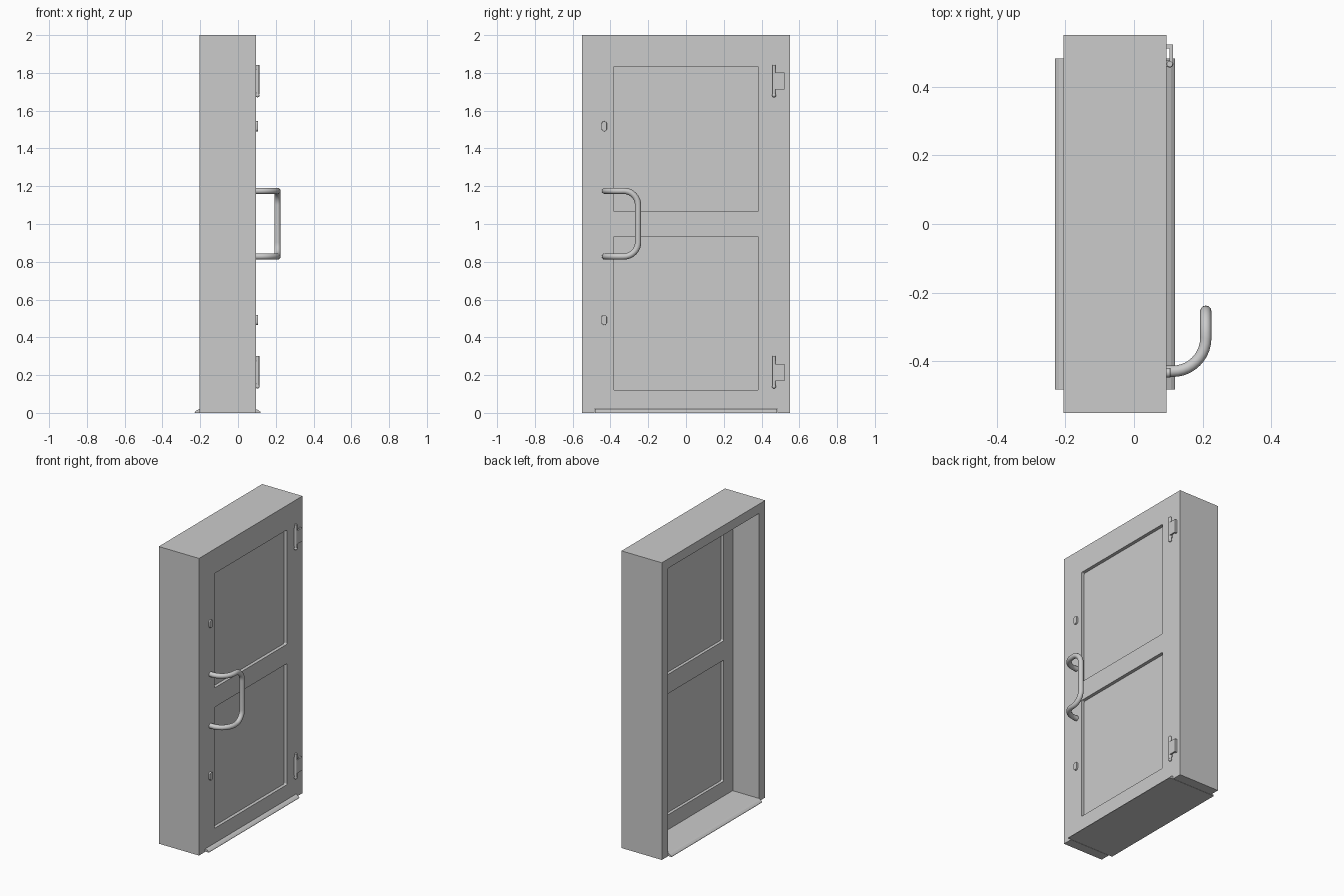
import bpy, bmesh, math
from mathutils import Vector

cube = bpy.data.objects.get("Cube")
if cube:
    bpy.data.objects.remove(cube, do_unlink=True)

grey = bpy.data.materials.new("light_grey")
grey.use_nodes = True
grey.diffuse_color = (0.6, 0.6, 0.6, 1)
grey.node_tree.nodes["Principled BSDF"].inputs["Base Color"].default_value = (0.6, 0.6, 0.6, 1)


def activate(obj):
    bpy.ops.object.select_all(action='DESELECT')
    obj.select_set(True)
    bpy.context.view_layer.objects.active = obj


def smooth(obj):
    activate(obj)
    bpy.ops.object.shade_smooth_by_angle(angle=math.radians(40))


def prism(name, points, axis, lo, hi):
    """Extrude a flat outline along one axis; points use the other two axes in order."""
    def place(p, d):
        v = list(p)
        v.insert(axis, d)
        return v
    bm = bmesh.new()
    base = bm.faces.new([bm.verts.new(place(p, lo)) for p in points])
    grown = bmesh.ops.extrude_face_region(bm, geom=[base])["geom"]
    shift = Vector(place((0, 0), hi - lo))
    bmesh.ops.translate(bm, vec=shift, verts=[g for g in grown if isinstance(g, bmesh.types.BMVert)])
    bmesh.ops.recalc_face_normals(bm, faces=bm.faces)
    mesh = bpy.data.meshes.new(name)
    bm.to_mesh(mesh)
    bm.free()
    obj = bpy.data.objects.new(name, mesh)
    bpy.context.collection.objects.link(obj)
    mesh.materials.append(grey)
    return obj


def rounded(cy, cz, w, h, r, steps=6):
    """Rounded rectangle outline."""
    pts = []
    for k, (sy, sz) in enumerate([(1, 1), (-1, 1), (-1, -1), (1, -1)]):
        for i in range(steps + 1):
            a = math.pi / 2 * (k + i / steps)
            pts.append((cy + sy * (w / 2 - r) + r * math.cos(a),
                        cz + sz * (h / 2 - r) + r * math.sin(a)))
    return pts


def fillet(corners, radius, steps=10):
    """Round the square corners of a path."""
    path = [Vector(corners[0])]
    for a, c, b in zip(corners, corners[1:], corners[2:]):
        a, c, b = Vector(a), Vector(c), Vector(b)
        d1, d2 = (a - c).normalized(), (b - c).normalized()
        centre = c + radius * (d1 + d2)
        for i in range(steps + 1):
            t = math.pi / 2 * i / steps
            path.append(centre - radius * (d2 * math.cos(t) + d1 * math.sin(t)))
    return path + [Vector(corners[-1])]


def tube(name, path, radius):
    curve = bpy.data.curves.new(name, 'CURVE')
    curve.dimensions = '3D'
    curve.bevel_depth = radius
    curve.bevel_resolution = 4
    curve.use_fill_caps = True
    spline = curve.splines.new('POLY')
    spline.points.add(len(path) - 1)
    for point, co in zip(spline.points, path):
        point.co = (*co, 1)
    curve.materials.append(grey)
    obj = bpy.data.objects.new(name, curve)
    bpy.context.collection.objects.link(obj)
    activate(obj)
    bpy.ops.object.convert(target='MESH')
    smooth(bpy.context.object)


FACE = 0.095          # outer face of door and frame
BACK = -0.205         # rear face of the frame
IN, TOP = 0.484, 1.937

# Frame: two jambs and a lintel
prism("door_frame", [(-0.55, 0), (-0.55, 2), (0.55, 2), (0.55, 0),
                     (IN, 0), (IN, TOP), (-IN, TOP), (-IN, 0)], 0, BACK, FACE)

# Threshold with sloped lips on both sides
sill = prism("threshold", [(-0.23, 0), (0.12, 0), (0.118, 0.006), (0.108, 0.014), (FACE, 0.02),
                           (BACK, 0.02), (-0.218, 0.014), (-0.228, 0.006)], 1, -0.482, 0.482)
# Door leaf with panels recessed on both faces
door = prism("door_leaf", [(-IN, 0.02), (IN, 0.02), (IN, TOP), (-IN, TOP)], 0, -0.01, FACE)
for low, high in [(0.12, 0.935), (1.065, 1.835)]:
    outline = rounded(0, (low + high) / 2, 0.77, high - low, 0.008, 3)
    for x0, x1 in [(-0.05, 0.01), (0.073, 0.15)]:
        cutter = prism("panel_cutter", outline, 0, x0, x1)
        cutter.hide_render = True
        cut = door.modifiers.new("panel", 'BOOLEAN')
        cut.operation = 'DIFFERENCE'
        cut.solver = 'EXACT'
        cut.object = cutter
        activate(door)
        bpy.ops.object.modifier_apply(modifier=cut.name)
        bpy.data.objects.remove(cutter, do_unlink=True)

# Pull handle: bends out from the door, then round into the grip
hx, hy, zl, zh = 0.209, -0.429, 0.828, 1.175
gy = -0.254
arm_high = fillet([(FACE - 0.01, hy, zh), (hx, hy, zh), (hx, -0.331, zh)], 0.097)
grip = fillet([(hx, -0.331, zh), (hx, gy, zh), (hx, gy, zl), (hx, -0.331, zl)], 0.075)
arm_low = [Vector((p.x, p.y, zl)) for p in reversed(arm_high)]
tube("pull_handle", arm_high[:-1] + grip[1:-1] + arm_low[1:], 0.0165)

# Lock escutcheons
for label, z in [("lower", 0.492), ("upper", 1.517)]:
    plate = prism(label + "_lock_plate", rounded(-0.433, z, 0.028, 0.054, 0.0139), 0, FACE - 0.005, 0.106)
    bevel = plate.modifiers.new("soft_edge", 'BEVEL')
    bevel.width = 0.006
    bevel.segments = 3
    bevel.limit_method = 'ANGLE'
    bevel.angle_limit = math.radians(50)
    smooth(plate)

# Hinges: pin with finial, and a cranked leaf
for label, z in [("lower", 0.215), ("upper", 1.757)]:
    prism(label + "_hinge_leaf", [(FACE - 0.003, 0.511), (0.104, 0.511), (0.104, 0.468), (0.113, 0.468),
                                  (0.113, 0.522), (FACE - 0.003, 0.522)], 2, z - 0.045, z + 0.045)
    prism(label + "_hinge_back_plate", [(FACE - 0.003, 0.458), (0.101, 0.458),
                                        (0.101, 0.476), (FACE - 0.003, 0.476)], 2, z - 0.06, z + 0.06)
    tube(label + "_hinge_pin", [(0.104, 0.466, z - 0.07), (0.104, 0.466, z + 0.085)], 0.009)
    bpy.ops.mesh.primitive_uv_sphere_add(segments=16, ring_count=8, radius=0.0105,
                                         location=(0.104, 0.466, z - 0.076))
    ball = bpy.context.object
    ball.name = label + "_hinge_finial"
    ball.data.materials.append(grey)
    smooth(ball)
